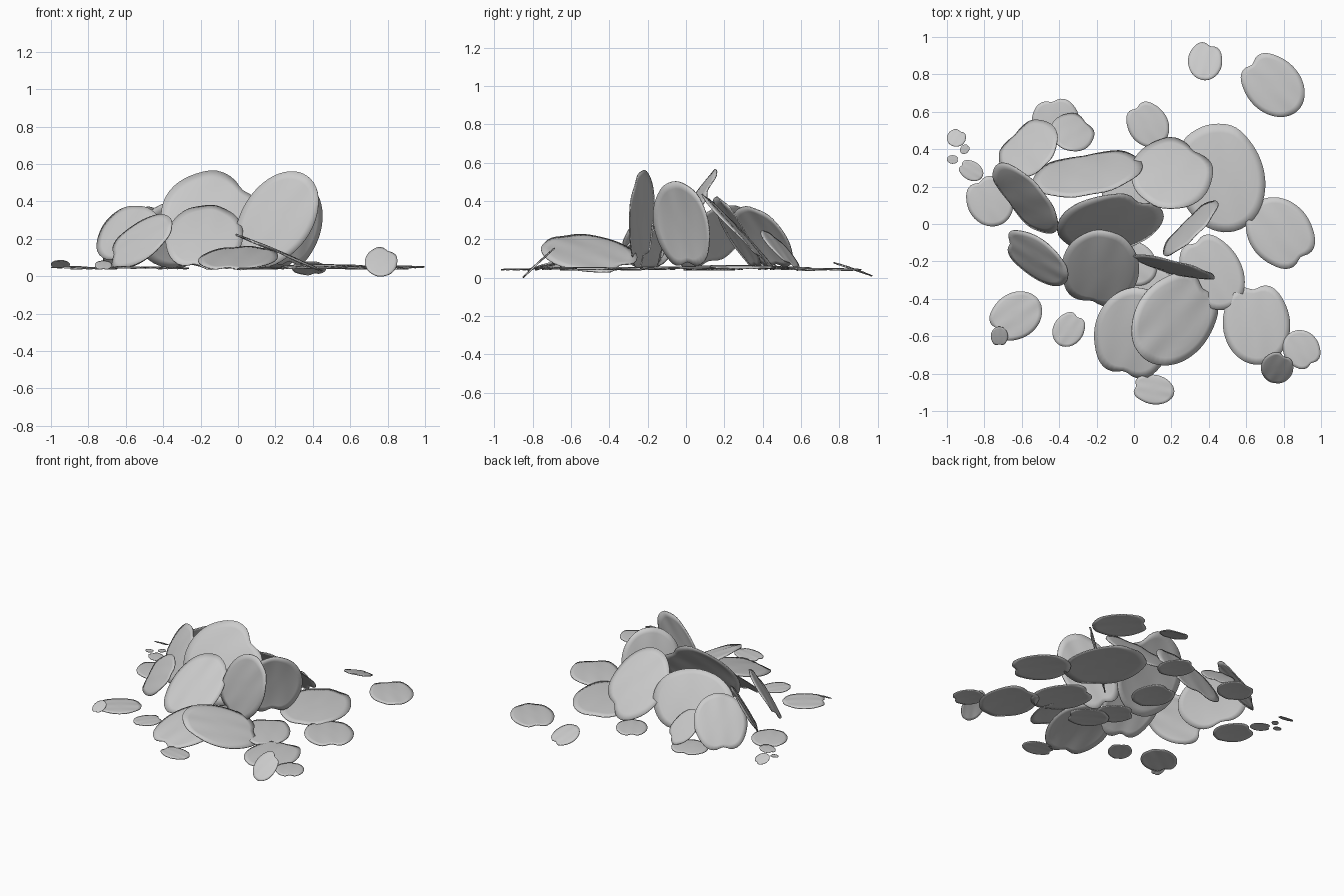
import bpy, math
from mathutils import Vector

if "Cube" in bpy.data.objects:
    bpy.data.objects.remove(bpy.data.objects["Cube"])

RINGS, SEGS = 6, 48


def petal(name, centre, azimuth, tilt, half_up, half_side, notch, spin=0, depth=0.15, dome=0.03):
    """Oval petal with a notched end; azimuth is the uphill heading, spin turns the oval in its
    own plane and notch is measured from the oval's first axis."""
    a, t, n, w = (math.radians(v) for v in (azimuth, tilt, notch, spin))
    u0 = Vector((math.cos(a) * math.cos(t), math.sin(a) * math.cos(t), math.sin(t)))
    s0 = Vector((-math.sin(a), math.cos(a), 0))
    normal = u0.cross(s0)
    up = u0 * math.cos(w) + s0 * math.sin(w)
    side = s0 * math.cos(w) - u0 * math.sin(w)
    size = min(half_up, half_side)
    c = Vector(centre)
    verts, faces = [c + normal * dome * size], []
    for r in range(1, RINGS + 1):
        f = r / RINGS
        for s in range(SEGS):
            ang = 2 * math.pi * s / SEGS
            d = (ang - n + math.pi) % (2 * math.pi) - math.pi
            # notched outline, growing towards the rim
            rad = f * (1.01 - depth * f * f * math.exp(-(d / 0.26) ** 2)
                       + 0.04 * math.exp(-((abs(d) - 0.65) / 0.3) ** 2))
            # soft dome with shallow lengthwise folds
            across = rad * math.sin(d)
            lift = size * (dome * (1 - 1.6 * f * f) + 0.015 * f * math.cos(9 * across))
            verts.append(c + up * half_up * rad * math.cos(ang)
                         + side * half_side * rad * math.sin(ang) + normal * lift)
    for s in range(SEGS):
        s2 = (s + 1) % SEGS
        faces.append((0, 1 + s, 1 + s2))
        for r in range(RINGS - 1):
            i, j = 1 + r * SEGS, 1 + (r + 1) * SEGS
            faces.append((i + s, j + s, j + s2, i + s2))
    me = bpy.data.meshes.new(name)
    me.from_pydata(verts, [], faces)
    me.update()
    ob = bpy.data.objects.new(name, me)
    bpy.context.collection.objects.link(ob)
    sol = ob.modifiers.new("thickness", "SOLIDIFY")
    sol.thickness = 0.006 if size > 0.06 else 0.003
    sol.offset = 0
    for p in me.polygons:
        p.use_smooth = True


# Petals lying flat: x, y, notch heading, length, width (last three lie under the heap)
flat = [
    (.745, .74, 135, .37, .29),
    (-.42, .555, 100, .23, .25),
    (.075, .53, 125, .25, .21),
    (-.77, .12, 120, .27, .24),
    (.655, -.535, 95, .43, .355),
    (.895, -.67, 305, .21, .19),
    (.105, -.885, 170, .22, .155),
    (.42, -.26, 120, .42, .31),
    (.78, -.045, 310, .40, .33),
    (-.35, -.565, 55, .19, .16),
    (-.63, -.49, 215, .29, .24),
    (-.87, .285, 150, .135, .10),
    (-.905, .40, 45, .055, .045),
    (-.97, .345, 0, .06, .045),
    (.0, -.21, 140, .26, .22),
    (.11, -.35, 330, .28, .22),
    (-.04, .15, 100, .30, .26),
]
for i, (x, y, head, length, width) in enumerate(flat):
    petal(f"flat_petal_{i + 1}", (x, y, .047 + .004 * (i % 3 - 1)), head, 0, length / 2, width / 2, 0)
petal("large_flat_petal", (.465, .245, .055), 105, 0, .29, .23, 0, depth=0)

# Petals leaning in the heap: x, y, z, uphill heading, tilt, half height, half width, notch, spin
leaning = [
    (-.565, .40, .21, -45, 53, .20, .18, 180, 0),
    (-.33, .49, .15, -110, 45, .135, .115, 150, 0),
    (-.25, .27, .23, -80, 60, .22, .295, 180, 0),
    (.20, .27, .245, -95, 46, .265, .215, 145, 0),
    (-.13, .0, .31, 98, 59, .285, .28, -45, 0),
    (-.18, -.24, .21, 85, 40, .265, .205, 170, 0),
    (.21, -.235, .31, 73, 82, .275, .195, 180, -35),
    (.30, -.02, .275, -45, 78, .23, .20, 180, 0),
    (-.58, .135, .215, 46, 60, .18, .24, 180, -18),
    (-.52, -.185, .19, 42, 55, .157, .208, 90, 30),
    (.215, -.51, .13, 180, 23, .27, .215, 180, 45),
    (.0, -.585, .10, 80, 14, .25, .21, 175, 0),
]
for i, (x, y, z, az, tilt, up, side, notch, spin) in enumerate(leaning):
    petal(f"leaning_petal_{i + 1}", (x, y, z), az, tilt, up, side, notch, spin)

# Small tipped-up petals around the rim
small = [
    (.765, -.77, .077, 90, 43, .11, .085, -30),
    (-.72, -.60, .06, 90, 25, .055, .045, 180),
    (-.95, .46, .065, -90, 25, .05, .05, 150),
    (.38, .87, .045, -90, 19, .105, .09, 160),
]
for i, (x, y, z, az, tilt, up, side, notch) in enumerate(small):
    petal(f"small_tipped_petal_{i + 1}", (x, y, z), az, tilt, up, side, notch)
